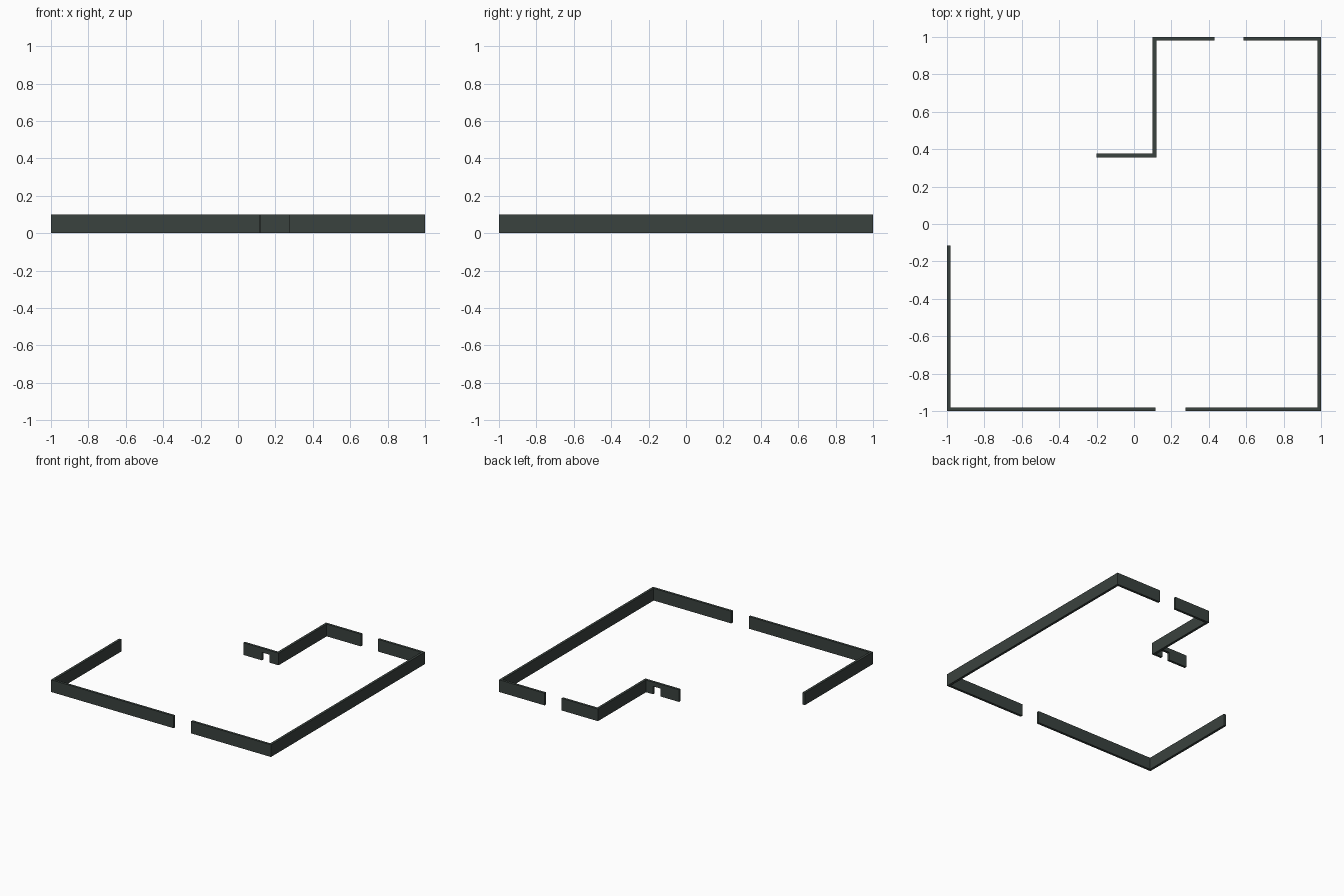
import bpy, bmesh
from mathutils import Vector

if "Cube" in bpy.data.objects:
    bpy.data.objects.remove(bpy.data.objects["Cube"])

HEIGHT = 0.10
THICK = 0.02

wall_mat = bpy.data.materials.new("dark green grey")
wall_mat.diffuse_color = (0.042, 0.054, 0.049, 1)
wall_mat.use_nodes = True
wall_mat.node_tree.nodes["Principled BSDF"].inputs["Base Color"].default_value = wall_mat.diffuse_color


def wall_run(name, points):
    """Wall along a right-angled path, thickened to its left with mitred corners."""
    outer = [Vector(p) for p in points]
    normals = []
    for a, b in zip(outer, outer[1:]):
        d = (b - a).normalized()
        normals.append(Vector((-d.y, d.x)))
    inner = []
    for i, p in enumerate(outer):
        if i == 0:
            shift = normals[0]
        elif i == len(outer) - 1:
            shift = normals[-1]
        else:
            shift = normals[i - 1] + normals[i]
        inner.append(p + shift * THICK)

    bm = bmesh.new()
    rows = [[bm.verts.new((p.x, p.y, z)) for p in line]
            for line, z in ((outer, 0), (inner, 0), (inner, HEIGHT), (outer, HEIGHT))]
    for r in range(4):
        a, b = rows[r], rows[(r + 1) % 4]
        for i in range(len(outer) - 1):
            bm.faces.new((a[i], a[i + 1], b[i + 1], b[i]))
    for end in (0, -1):
        bm.faces.new([row[end] for row in rows])
    bmesh.ops.recalc_face_normals(bm, faces=bm.faces[:])
    mesh = bpy.data.meshes.new(name)
    bm.to_mesh(mesh)
    bm.free()
    mesh.materials.append(wall_mat)
    obj = bpy.data.objects.new(name, mesh)
    bpy.context.collection.objects.link(obj)
    return obj


# Outer walls, separated by the open gaps
wall_run("front_left_wall", [(-1, -0.115), (-1, -1), (0.115, -1)])
wall_run("right_wall", [(0.275, -1), (1, -1), (1, 1), (0.585, 1)])
recess = wall_run("recess_wall", [(0.43, 1), (0.10, 1), (0.10, 0.376), (-0.20, 0.376)])

# Doorway through the short recess wall
bpy.ops.mesh.primitive_cube_add(size=1, location=(0.002, 0.366, 0.015))
cutter = bpy.context.object
cutter.name = "doorway_cutter"
cutter.scale = (0.068, 0.10, 0.10)
cutter.hide_render = True
cutter.display_type = 'WIRE'
door = recess.modifiers.new("doorway", 'BOOLEAN')
door.operation = 'DIFFERENCE'
door.solver = 'EXACT'
door.object = cutter
